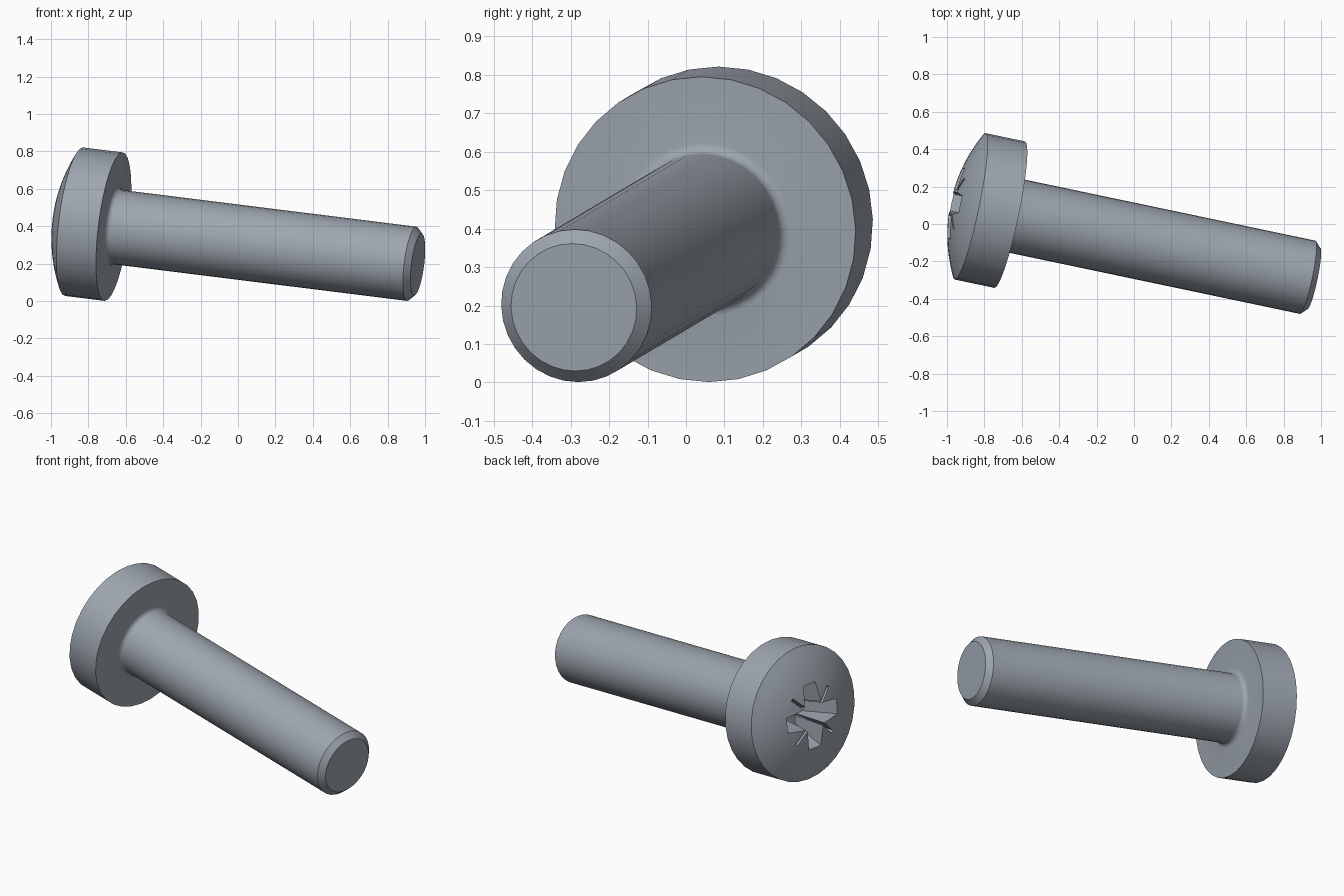
import bpy, bmesh, math
from mathutils import Matrix, Vector

cube = bpy.data.objects.get("Cube")
if cube:
    bpy.data.objects.remove(cube, do_unlink=True)

SIDES = 32
HEAD_R, SHAFT_R, TIP_R = 0.40, 0.20, 0.167
RIM, DOME, LENGTH, FILLET = 0.218, 0.10, 1.674, 0.028

steel = bpy.data.materials.new("steel grey")
steel.use_nodes = True
colour = (0.34, 0.38, 0.43, 1)
steel.diffuse_color = colour
steel.node_tree.nodes["Principled BSDF"].inputs["Base Color"].default_value = colour


def make_object(name, bm):
    bmesh.ops.recalc_face_normals(bm, faces=bm.faces)
    mesh = bpy.data.meshes.new(name)
    bm.to_mesh(mesh)
    bm.free()
    mesh.materials.append(steel)
    obj = bpy.data.objects.new(name, mesh)
    bpy.context.collection.objects.link(obj)
    return obj


def lathe(name, profile):
    """Spin (radius, z) points around the z axis."""
    bm = bmesh.new()
    verts = [bm.verts.new((r, 0, z)) for r, z in profile]
    edges = [bm.edges.new(pair) for pair in zip(verts, verts[1:])]
    bmesh.ops.spin(bm, geom=verts + edges, cent=(0, 0, 0), axis=(0, 0, 1),
                   angle=math.tau, steps=SIDES)
    bmesh.ops.remove_doubles(bm, verts=bm.verts, dist=0.0005)
    return make_object(name, bm)


def recess_outline(reach, half, corner, diag, thin, z):
    """Four wide wings with a thin diagonal notch between each pair."""
    quarter = [(reach, -half), (reach, half),
               (corner + thin, corner - thin), (diag + thin, diag - thin),
               (diag - thin, diag + thin), (corner - thin, corner + thin)]
    return [Matrix.Rotation(k * math.pi / 2, 3, 'Z') @ Vector((x, y, z))
            for k in range(4) for x, y in quarter]


# Body: domed head, rim, underside fillet, shank and chamfered tip
ball = (HEAD_R ** 2 + DOME ** 2) / (2 * DOME)
cap = math.asin(HEAD_R / ball)
profile = []
for i in range(9):
    a = cap * i / 8
    profile.append((ball * math.sin(a), -RIM - DOME + ball * (1 - math.cos(a))))
profile.append((HEAD_R, 0))
for i in range(6):
    a = math.pi / 2 * i / 5
    profile.append((SHAFT_R + FILLET * (1 - math.sin(a)), FILLET * (1 - math.cos(a))))
profile += [(SHAFT_R, LENGTH - SHAFT_R + TIP_R), (TIP_R, LENGTH), (0, LENGTH)]
screw = lathe("screw_body", profile)

# Drive recess: tapered cutter sunk into the dome
bm = bmesh.new()
outer = [bm.verts.new(p) for p in recess_outline(0.224, 0.049, 0.071, 0.167, 0.006, -0.36)]
inner = [bm.verts.new(p) for p in recess_outline(0.10, 0.04, 0.045, 0.055, 0.004, -0.10)]
bm.faces.new(outer)
bm.faces.new(inner[::-1])
for i in range(len(outer)):
    j = (i + 1) % len(outer)
    bm.faces.new((outer[i], inner[i], inner[j], outer[j]))
cutter = make_object("recess_cutter", bm)
cutter.hide_render = True

cut = screw.modifiers.new("drive_recess", 'BOOLEAN')
cut.operation = 'DIFFERENCE'
cut.solver = 'EXACT'
cut.object = cutter
bpy.context.view_layer.update()
result = bpy.data.meshes.new_from_object(
    screw.evaluated_get(bpy.context.evaluated_depsgraph_get()))
screw.modifiers.clear()
screw.data = result
bpy.data.objects.remove(cutter, do_unlink=True)

# Lay the screw along its tilted axis
axis = Vector((0.971, -0.204, -0.121)).normalized()
up = (Vector((0, 0, 1)) - axis * axis.z).normalized()
side = axis.cross(up)
pose = Matrix((up, side, axis)).transposed().to_4x4()
pose.translation = (-0.665, 0.05, 0.398)
screw.data.transform(pose)

bpy.ops.object.select_all(action='DESELECT')
screw.select_set(True)
bpy.context.view_layer.objects.active = screw
bpy.ops.object.shade_smooth_by_angle(angle=math.radians(30))
